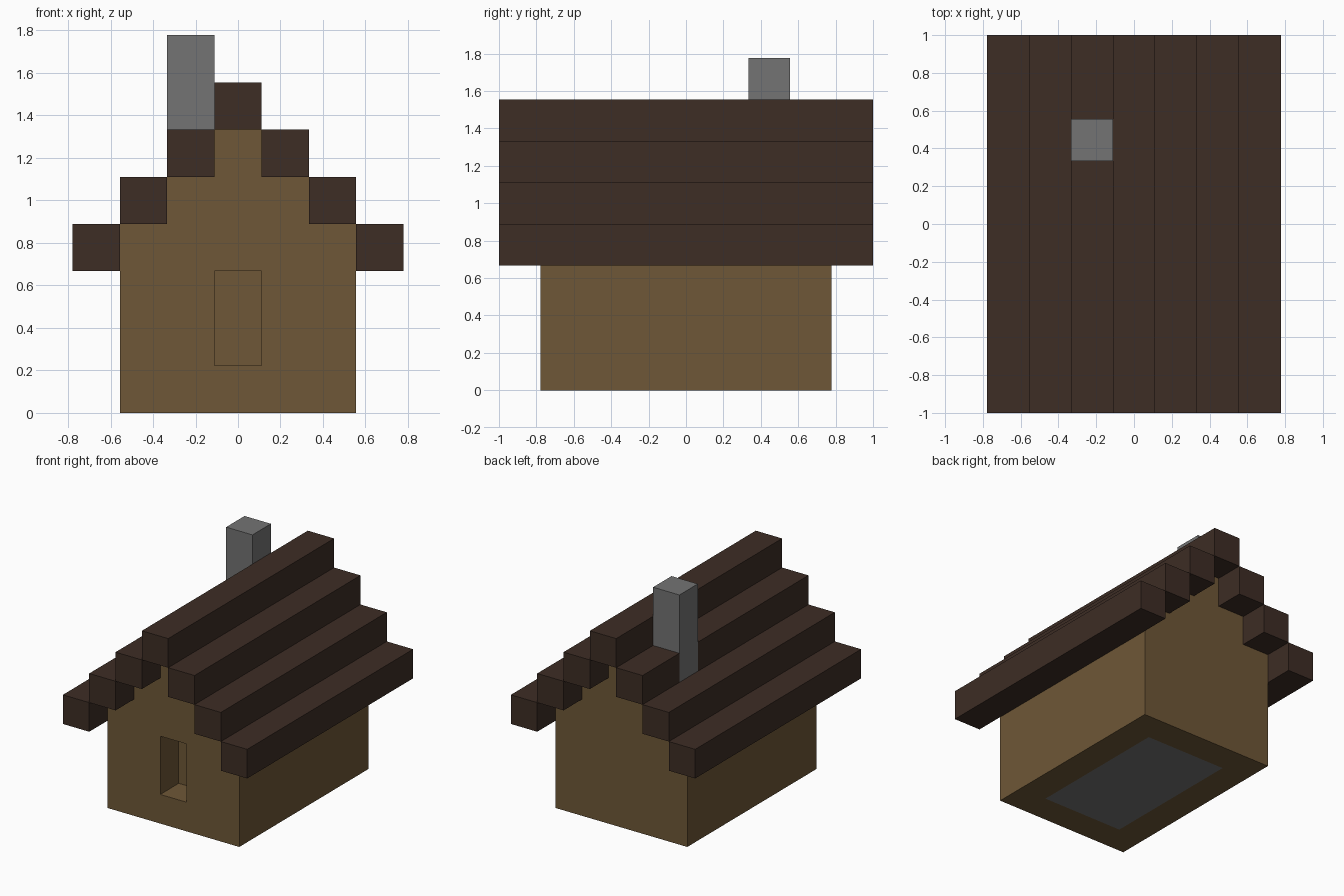
import bpy, bmesh

if "Cube" in bpy.data.objects:
    bpy.data.objects.remove(bpy.data.objects["Cube"], do_unlink=True)

U = 2 / 9  # one block


def material(name, rgb):
    m = bpy.data.materials.new(name)
    m.use_nodes = True
    m.diffuse_color = (*rgb, 1)
    m.node_tree.nodes["Principled BSDF"].inputs["Base Color"].default_value = (*rgb, 1)
    return m


wood = material("wall brown", (0.158, 0.096, 0.038))
dark = material("roof dark brown", (0.047, 0.026, 0.018))
stone = material("stone grey", (0.172, 0.172, 0.172))


def finish(name, bm, *mats):
    bmesh.ops.recalc_face_normals(bm, faces=bm.faces)
    mesh = bpy.data.meshes.new(name)
    bm.to_mesh(mesh)
    bm.free()
    for m in mats:
        mesh.materials.append(m)
    obj = bpy.data.objects.new(name, mesh)
    bpy.context.collection.objects.link(obj)
    return obj


def box(name, x, y, z, mat):
    """Box from (low, high) ranges given in blocks."""
    bm = bmesh.new()
    bmesh.ops.create_cube(bm, size=1)
    for v in bm.verts:
        v.co = [U * (r[0] if c < 0 else r[1]) for c, r in zip(v.co, (x, y, z))]
    return finish(name, bm, mat)


# House body: stepped gable profile extruded front to back
half = [(2.5, 0), (2.5, 4), (1.5, 4), (1.5, 5), (0.5, 5), (0.5, 6)]
profile = half + [(-x, z) for x, z in reversed(half)]
bm = bmesh.new()
front = bm.faces.new([bm.verts.new((x * U, -3.5 * U, z * U)) for x, z in profile])
ext = bmesh.ops.extrude_face_region(bm, geom=[front], use_keep_orig=True)
for v in ext["geom"]:
    if isinstance(v, bmesh.types.BMVert):
        v.co.y = 3.5 * U
bmesh.ops.recalc_face_normals(bm, faces=bm.faces)

# Stone floor inset in the underside
base = min(bm.faces, key=lambda f: f.calc_center_median().z)
bmesh.ops.inset_region(bm, faces=[base], thickness=U, use_even_offset=True)
base.material_index = 1
walls = finish("walls", bm, wood, stone)

# Doorway recess, one block deep
cutter = box("doorway_cutter", (-0.5, 0.5), (-4.5, -2.5), (1, 3), wood)
cutter.hide_render = True
mod = walls.modifiers.new("doorway", "BOOLEAN")
mod.operation = "DIFFERENCE"
mod.solver = "EXACT"
mod.object = cutter
cut = bpy.data.meshes.new_from_object(
    walls.evaluated_get(bpy.context.evaluated_depsgraph_get()))
walls.modifiers.clear()
walls.data = cut
bpy.data.objects.remove(cutter, do_unlink=True)

# Roof beams stepping up to the ridge; one is split by the chimney
for i in range(-3, 4):
    z = 6 - abs(i)
    spans = [(-4.5, 1.5), (2.5, 4.5)] if i == -1 else [(-4.5, 4.5)]
    for n, span in enumerate(spans):
        box(f"roof_beam_{i + 4}_{n + 1}", (i - 0.5, i + 0.5), span, (z, z + 1), dark)

# Chimney set into the roof
box("chimney", (-1.5, -0.5), (1.5, 2.5), (5, 8), stone)
